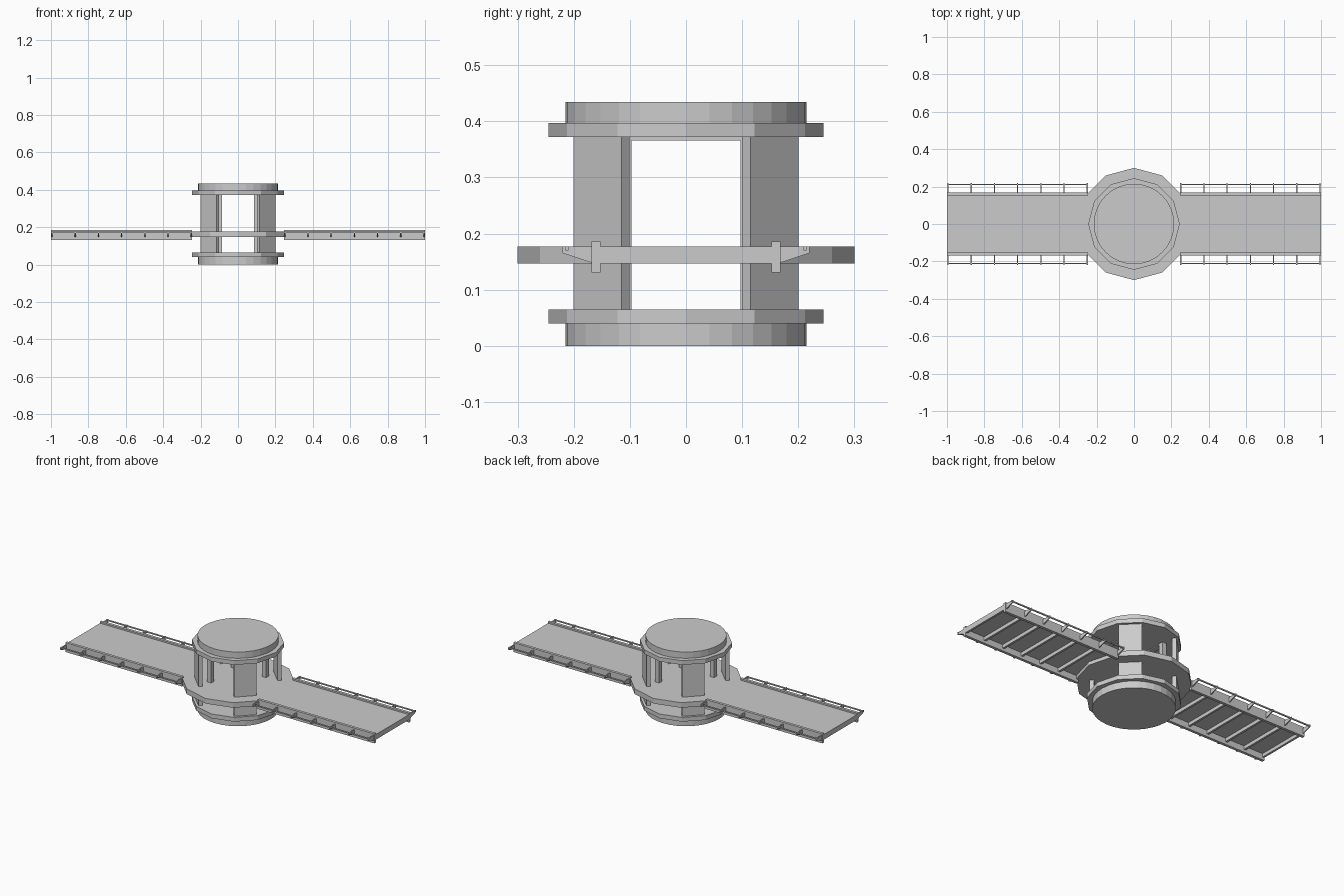
import bpy, bmesh, math
from mathutils import Matrix, Vector

cube = bpy.data.objects.get("Cube")
if cube:
    bpy.data.objects.remove(cube, do_unlink=True)

GREY = (0.6, 0.6, 0.6, 1)
metal = bpy.data.materials.new("plain grey")
metal.use_nodes = True
metal.diffuse_color = GREY
metal.node_tree.nodes["Principled BSDF"].inputs["Base Color"].default_value = GREY


def finish(name, bm):
    bmesh.ops.recalc_face_normals(bm, faces=bm.faces)
    mesh = bpy.data.meshes.new(name)
    bm.to_mesh(mesh)
    bm.free()
    mesh.materials.append(metal)
    obj = bpy.data.objects.new(name, mesh)
    bpy.context.collection.objects.link(obj)
    return obj


def add_box(bm, low, high, turn=0):
    """Box between two corners, then turned about the z axis."""
    low, high = Vector(low), Vector(high)
    mat = (Matrix.Rotation(turn, 4, 'Z') @ Matrix.Translation((low + high) / 2)
           @ Matrix.Diagonal((high - low).to_4d()))
    mat[3][3] = 1
    bmesh.ops.create_cube(bm, size=1, matrix=mat)


def disc(name, radius, z0, z1, sides):
    bm = bmesh.new()
    bmesh.ops.create_cone(bm, cap_ends=True, segments=sides, radius1=radius,
                          radius2=radius, depth=z1 - z0,
                          matrix=Matrix.Translation((0, 0, (z0 + z1) / 2)))
    return finish(name, bm)


def add_plate(bm, outline, x, thick):
    """Thin upright plate from a (y, z) outline."""
    face = bm.faces.new([bm.verts.new((x - thick / 2, y, z)) for y, z in outline])
    grown = bmesh.ops.extrude_face_region(bm, geom=[face])["geom"]
    verts = [v for v in grown if isinstance(v, bmesh.types.BMVert)]
    bmesh.ops.translate(bm, verts=verts, vec=(thick, 0, 0))


# Central hub: drums, flanges and the middle platform
disc("bottom_drum", 0.215, 0, 0.042, 32)
disc("bottom_flange", 0.245, 0.04, 0.065, 12)
disc("platform", 0.3, 0.147, 0.177, 12)
disc("top_flange", 0.245, 0.372, 0.397, 12)
disc("top_drum", 0.215, 0.395, 0.434, 32)

# Four diagonal wall panels
bm = bmesh.new()
for k in range(4):
    add_box(bm, (0.202, -0.06, 0.06), (0.223, 0.06, 0.375), math.radians(45 + 90 * k))
finish("wall_panels", bm)

# Inner posts with a thin lintel
bm = bmesh.new()
for sx in (-1, 1):
    for sy in (-1, 1):
        add_box(bm, (sx * 0.1 - 0.014, sy * 0.111 - 0.014, 0.06),
                (sx * 0.1 + 0.014, sy * 0.111 + 0.014, 0.375))
    add_box(bm, (sx * 0.1 - 0.014, -0.1, 0.366), (sx * 0.1 + 0.014, 0.1, 0.375))
finish("inner_frames", bm)

# Walkway arms
START, END = 0.245, 1.0
STATIONS = [0.25 + 0.124 * i for i in range(7)]
BRACKET = [(0.165, 0.177), (0.22, 0.177), (0.22, 0.165), (0.165, 0.147)]

for side, label in ((1, "left"), (-1, "right")):
    deck, beams, ribs, brackets, rails = (bmesh.new() for _ in range(5))
    add_box(deck, (0.2, -0.16, 0.167), (END, 0.16, 0.177))
    for x in STATIONS:
        add_box(ribs, (x - 0.006, -0.155, 0.147), (x + 0.006, 0.155, 0.169))
    for sy in (-1, 1):
        add_box(beams, (START, sy * 0.16 - 0.008, 0.131), (END, sy * 0.16 + 0.008, 0.186))
        add_box(rails, (START, sy * 0.212 - 0.003, 0.17), (END, sy * 0.212 + 0.003, 0.177))
        for x in STATIONS:
            add_plate(brackets, [(sy * y, z) for y, z in BRACKET], x, 0.006)
    parts = {"deck": deck, "side_beams": beams, "cross_ribs": ribs,
             "brackets": brackets, "outer_rails": rails}
    for part, mesh in parts.items():
        bmesh.ops.scale(mesh, verts=mesh.verts, vec=(side, 1, 1))
        finish(f"{label}_{part}", mesh)
